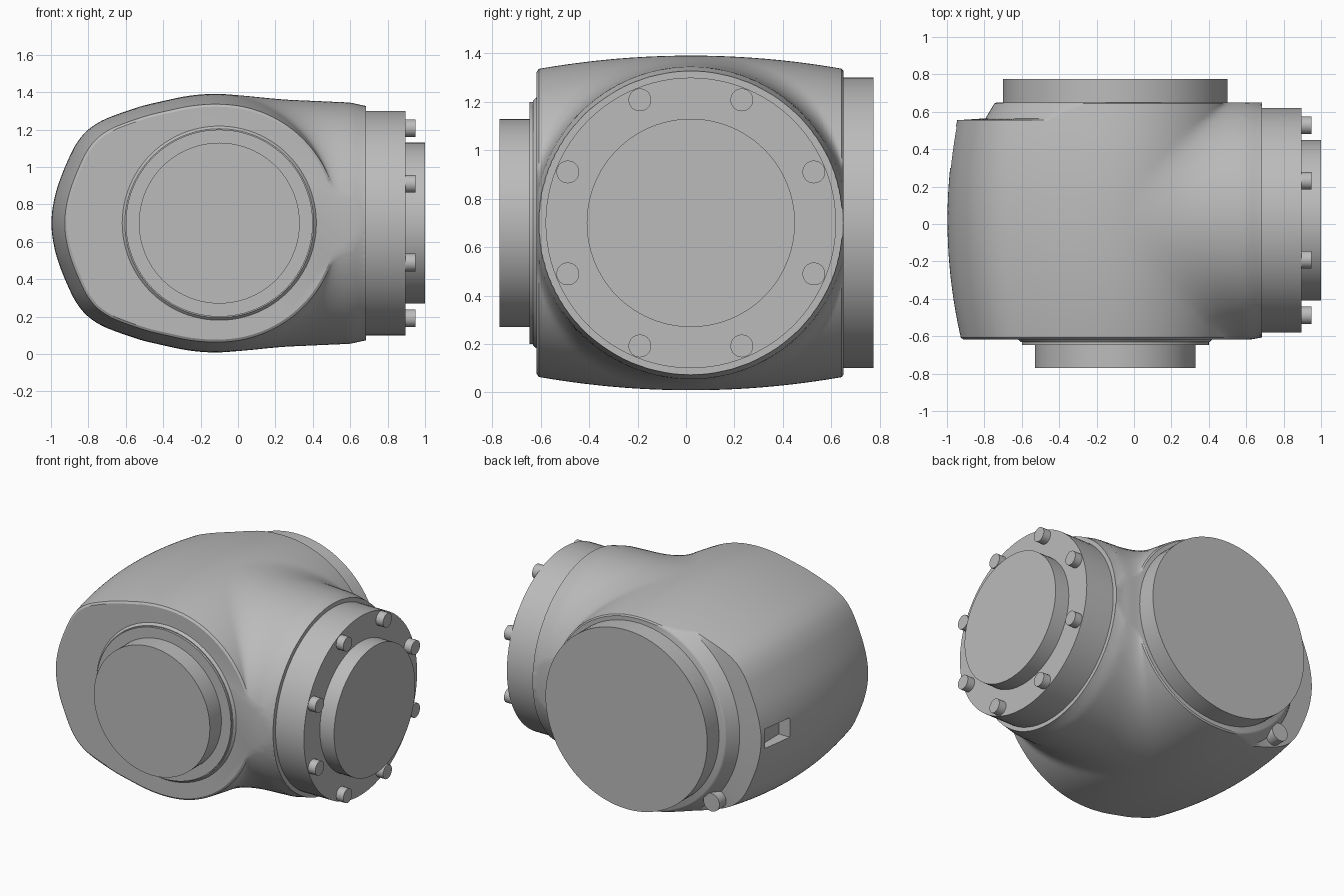
import bpy, bmesh, math
from mathutils import Matrix, Vector

cube = bpy.data.objects.get("Cube")
if cube:
    bpy.data.objects.remove(cube)

grey = bpy.data.materials.new("machined_grey")
grey.use_nodes = True
grey.diffuse_color = (0.5, 0.5, 0.5, 1)
grey.node_tree.nodes["Principled BSDF"].inputs["Base Color"].default_value = grey.diffuse_color

CX, CZ = -0.1, 0.7      # drum axis (along y)
CY = 0.02               # neck axis (along x)
NECK_END = 0.685
BACK_STEP = 0.555


def finish(name, bm):
    bmesh.ops.recalc_face_normals(bm, faces=bm.faces)
    mesh = bpy.data.meshes.new(name)
    bm.to_mesh(mesh)
    bm.free()
    obj = bpy.data.objects.new(name, mesh)
    bpy.context.collection.objects.link(obj)
    mesh.materials.append(grey)
    return obj


def smooth(obj, degrees=30):
    bpy.ops.object.select_all(action='DESELECT')
    obj.select_set(True)
    bpy.context.view_layer.objects.active = obj
    bpy.ops.object.shade_smooth_by_angle(angle=math.radians(degrees))


def cylinder(name, axis, start, end, r1, center, r2=None, segments=96):
    """Cylinder or cone along axis 'x' or 'y'; center is the (x or y, z) pair across it."""
    bm = bmesh.new()
    bmesh.ops.create_cone(bm, cap_ends=True, segments=segments, radius1=r1,
                          radius2=r1 if r2 is None else r2, depth=abs(end - start))
    direction = Vector((1, 0, 0)) if axis == 'x' else Vector((0, 1, 0))
    if end < start:
        direction.negate()
    mid = (start + end) / 2
    pos = (mid, center[0], center[1]) if axis == 'x' else (center[0], mid, center[1])
    turn = direction.to_track_quat('Z', 'Y').to_matrix().to_4x4()
    bmesh.ops.transform(bm, matrix=Matrix.Translation(pos) @ turn, verts=bm.verts)
    obj = finish(name, bm)
    smooth(obj)
    return obj


# Drum outline: radius against the angle away from the rounded -x end
OUTLINE = [(0, .9), (12, .888), (20, .876), (31, .876), (37.5, .857),
           (50, .777), (65, .716), (78, .697), (90, .69), (181, .69)]


def outline(angle):
    angle = abs(angle)
    for (a, ra), (b, rb) in zip(OUTLINE, OUTLINE[1:]):
        if angle <= b:
            return ra + (rb - ra) * (angle - a) / (b - a)
    return OUTLINE[-1][1]


def drum_radius(theta, y):
    angle = 180 - abs(math.degrees(theta))
    r = sum(outline(angle + d) for d in range(-5, 6)) / 11
    r *= 1 - 0.08 * ((y - CY) / 0.63) ** 2
    if y > BACK_STEP:                      # round boss above the back step
        r = min(r, 0.70 - 0.6 * (y - BACK_STEP))
    return r


def neck_profile(x):
    r = 0.667 - 0.044 * (x - 0.1)
    return r - 0.18 * min(max(x - 0.6, 0), 0.085) if x < NECK_END else 0.626


def neck_radius(theta, y):
    lo, hi = 0.0, 1.1
    for _ in range(24):
        r = (lo + hi) / 2
        x, z = CX + r * math.cos(theta), r * math.sin(theta)
        if z * z + (y - CY) ** 2 < neck_profile(x) ** 2:
            lo = r
        else:
            hi = r
    return lo


def section_radius(theta, y):
    a = drum_radius(theta, y)
    k = 0.15 * math.cos(theta)
    if k < 0.001:
        return a
    b = neck_radius(theta, y)
    blend = max(k - abs(a - b), 0) / k     # filleted union
    return max(a, b) + blend * blend * k / 4


# Housing: lofted sections of drum and neck blended together
STEPS, SLICES = 360, 56
levels = [0.0175 - 0.6255 * math.cos(math.pi * i / SLICES) for i in range(SLICES + 1)]
levels = sorted(levels + [BACK_STEP, BACK_STEP + 0.012])
sections = [(-0.617, 0.012)] + [(y, 0) for y in levels] + [(0.65, 0.008)]
bm = bmesh.new()
rings = []
for y, inset in sections:
    ring = []
    for i in range(STEPS):
        t = -math.pi + 2 * math.pi * i / STEPS
        r = section_radius(t, y) - inset
        ring.append(bm.verts.new((CX + r * math.cos(t), y, CZ + r * math.sin(t))))
    rings.append(ring)
for a, b in zip(rings, rings[1:]):
    for i in range(STEPS):
        j = (i + 1) % STEPS
        bm.faces.new((a[i], a[j], b[j], b[i]))
bm.faces.new(rings[0])
bm.faces.new(rings[-1])
cut = bmesh.ops.bisect_plane(bm, geom=bm.verts[:] + bm.edges[:] + bm.faces[:],
                             plane_co=(NECK_END, 0, 0), plane_no=(1, 0, 0), clear_outer=True)
bmesh.ops.holes_fill(bm, edges=[e for e in bm.edges if e.is_boundary])
housing = finish("housing", bm)

# Slot in the rounded end
bm = bmesh.new()
bmesh.ops.create_cube(bm, size=1, matrix=Matrix.Translation((-0.97, 0.41, CZ))
                      @ Matrix.Diagonal((0.14, 0.22, 0.13, 1)))
cutter = finish("slot_cutter", bm)
cutter.hide_render = True
mod = housing.modifiers.new("slot", 'BOOLEAN')
mod.operation = 'DIFFERENCE'
mod.solver = 'EXACT'
mod.object = cutter
bpy.context.view_layer.objects.active = housing
bpy.ops.object.modifier_apply(modifier=mod.name)
bpy.data.objects.remove(cutter)
smooth(housing)

# Front boss and its spigot
cylinder("front_boss_fillet", 'y', -0.6, -0.632, 0.535, (CX, CZ), 0.505)
cylinder("front_boss", 'y', -0.6, -0.647, 0.5, (CX, CZ))
cylinder("front_spigot", 'y', -0.6, -0.77, 0.43, (CX, CZ))

# Back cover and the small lug beside it
cylinder("back_cover", 'y', 0.6, 0.775, 0.6, (CX, CZ))
cylinder("back_lug", 'y', 0.52, 0.63, 0.06, (-0.63, 0.23), segments=32)

# Side flange, spigot and bolt circle
cylinder("side_flange", 'x', 0.6, 0.895, 0.6, (CY, CZ))
cylinder("side_spigot", 'x', 0.8, 1.0, 0.43, (CY, CZ))
for i in range(8):
    a = math.radians(22.5 + 45 * i)
    cylinder(f"flange_bolt_{i + 1}", 'x', 0.85, 0.948, 0.047,
             (CY + 0.55 * math.cos(a), CZ + 0.55 * math.sin(a)), segments=32)
